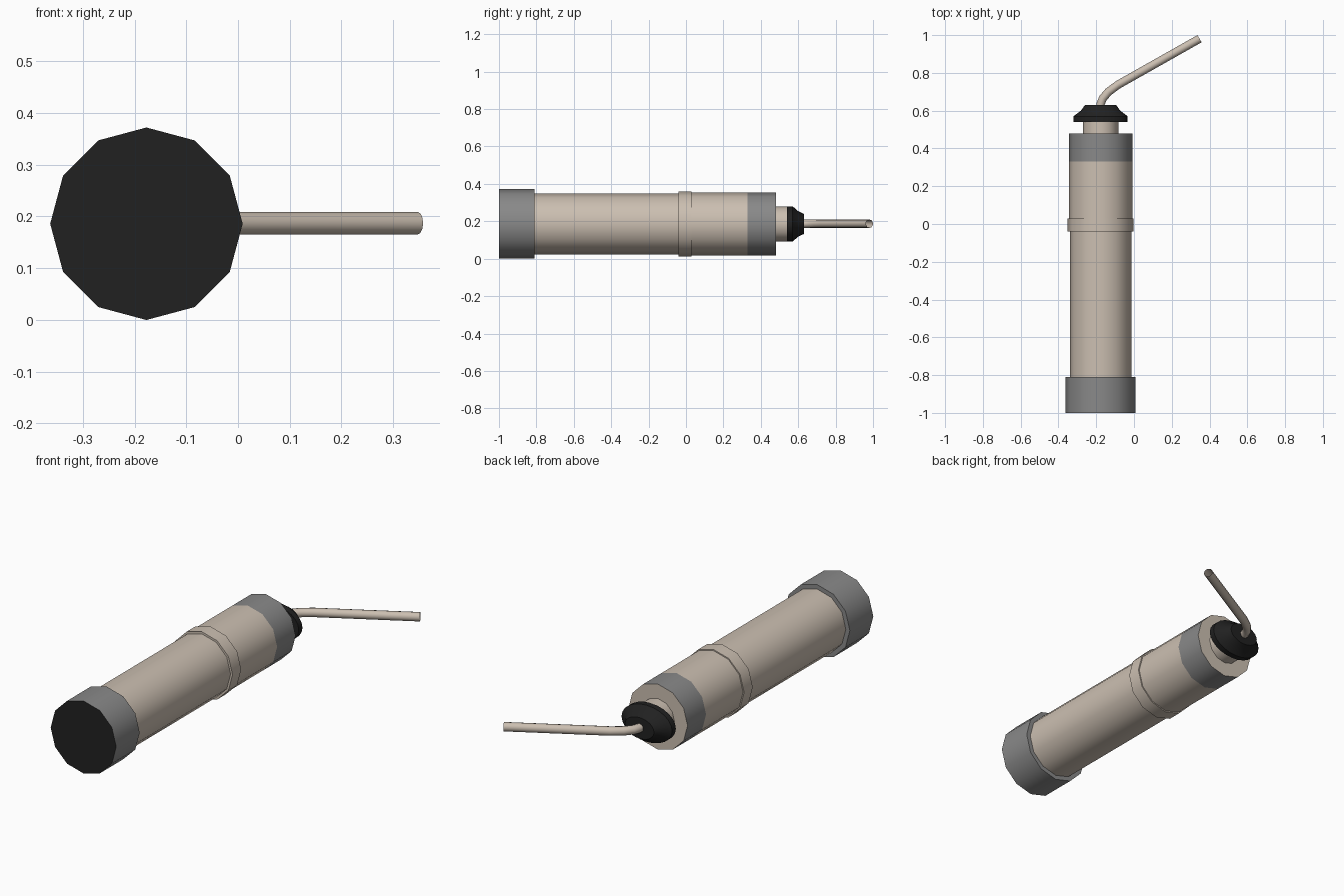
import bpy, bmesh, math
from mathutils import Vector

cube = bpy.data.objects.get("Cube")
if cube:
    bpy.data.objects.remove(cube, do_unlink=True)

CX, CZ = -0.177, 0.186  # long axis of the body


def material(name, color):
    m = bpy.data.materials.new(name)
    m.use_nodes = True
    m.diffuse_color = (*color, 1)
    m.node_tree.nodes["Principled BSDF"].inputs["Base Color"].default_value = (*color, 1)
    return m


BEIGE = material("beige", (0.60, 0.52, 0.44))
GREY = material("grey", (0.25, 0.25, 0.25))
BLACK = material("black", (0.015, 0.015, 0.015))


def finish(name, bm, mats, angle=35):
    mesh = bpy.data.meshes.new(name)
    bm.to_mesh(mesh)
    bm.free()
    for m in mats:
        mesh.materials.append(m)
    obj = bpy.data.objects.new(name, mesh)
    bpy.context.collection.objects.link(obj)
    bpy.ops.object.select_all(action="DESELECT")
    obj.select_set(True)
    bpy.context.view_layer.objects.active = obj
    bpy.ops.object.shade_smooth_by_angle(angle=math.radians(angle))
    return obj


def lathe(name, profile, mats, rule=None, sides=12, widen=1.0, angle=35):
    """Closed solid along y from (y, radius) pairs; rule(centre, normal) picks the material."""
    bm = bmesh.new()
    rings = []
    for y, r in profile:
        rings.append([bm.verts.new((CX + widen * r * math.cos(a), y, CZ + r * math.sin(a)))
                      for a in (math.tau * i / sides for i in range(sides))])
    for a, b in zip(rings, rings[1:]):
        for i in range(sides):
            j = (i + 1) % sides
            bm.faces.new((a[i], a[j], b[j], b[i]))
    bm.faces.new(rings[0])
    bm.faces.new(rings[-1])
    bmesh.ops.recalc_face_normals(bm, faces=bm.faces)
    if rule:
        for f in bm.faces:
            f.material_index = rule(f.calc_center_median(), f.normal)
    return finish(name, bm, mats, angle)


# Body sections, from the front cap to the stem
lathe("front_cap", [(-1, 0.186), (-0.81, 0.186)], [GREY, BLACK],
      lambda c, n: int(n.y < -0.9))
lathe("main_tube", [(-0.82, 0.163), (0, 0.163)], [BEIGE])
lathe("middle_ring", [(-0.04, 0.174), (0.03, 0.174)], [BEIGE])
lathe("rear_tube", [(0, 0.168), (0.33, 0.168), (0.48, 0.168)], [BEIGE, GREY],
      lambda c, n: int(c.y > 0.33 and abs(n.y) < 0.5))
lathe("stem", [(0.47, 0.094), (0.55, 0.094)], [BEIGE])

# Oval tapered knob
lathe("knob", [(0.54, 0.094), (0.57, 0.094), (0.6, 0.068), (0.63, 0.054)], [BLACK],
      sides=24, widen=1.53)

# Bent rod, open at its far end
path = [Vector((x, y, CZ + 0.001)) for x, y in
        [(CX, 0.6), (CX, 0.635), (-0.165, 0.665), (-0.135, 0.7), (-0.085, 0.737), (0.347, 0.981)]]
bm = bmesh.new()
rings = []
for i, p in enumerate(path):
    ahead = (path[min(i + 1, len(path) - 1)] - path[max(i - 1, 0)]).normalized()
    if i >= len(path) - 2:
        ahead = (path[-1] - path[-2]).normalized()
    side = ahead.cross(Vector((0, 0, 1)))
    rings.append([bm.verts.new(p + 0.022 * (side * math.cos(a) + Vector((0, 0, math.sin(a)))))
                  for a in (math.tau * k / 12 for k in range(12))])
for a, b in zip(rings, rings[1:]):
    for k in range(12):
        bm.faces.new((a[k], a[k - 1], b[k - 1], b[k]))
bmesh.ops.recalc_face_normals(bm, faces=bm.faces)
finish("bent_rod", bm, [BEIGE], 50)
